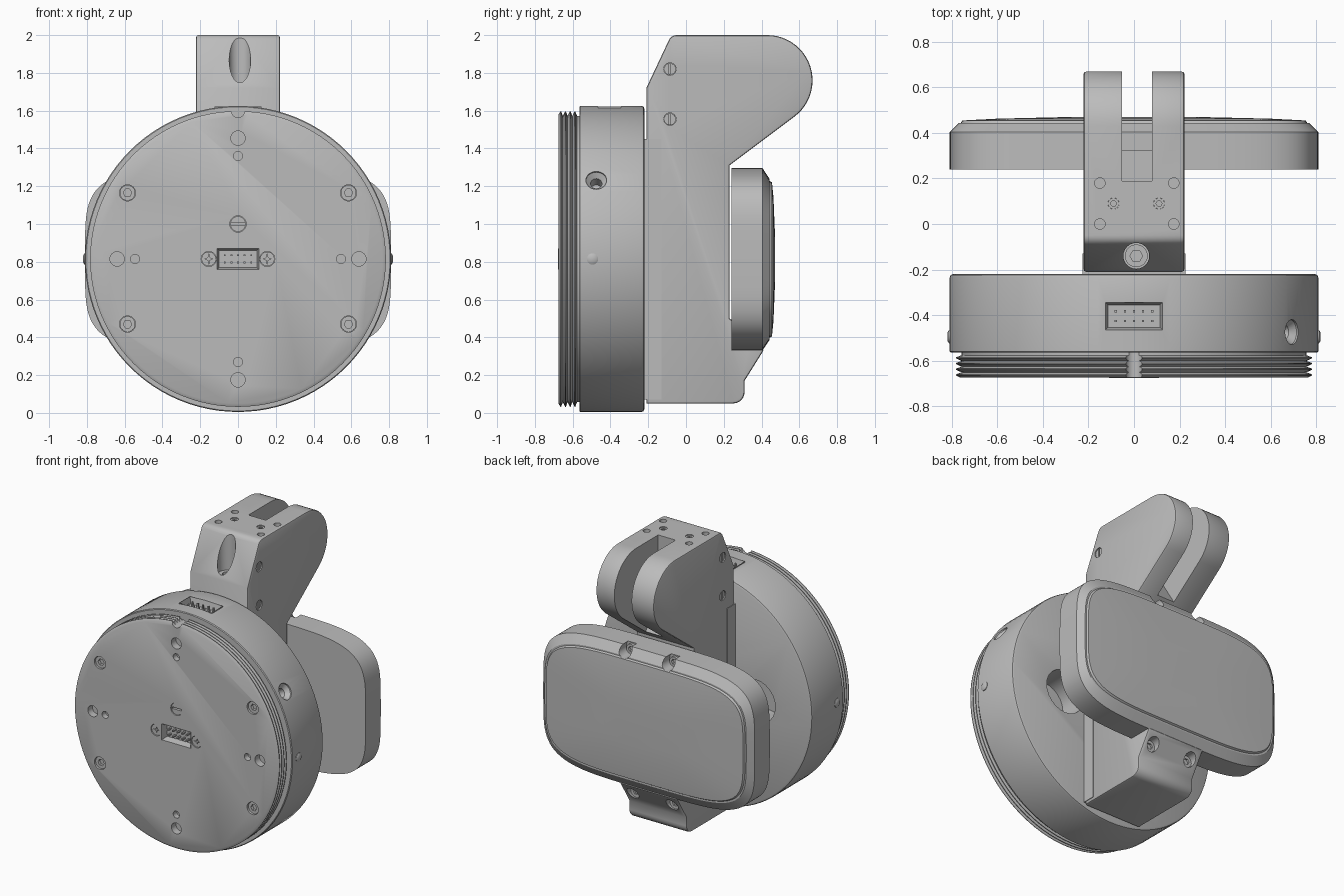
import bpy, bmesh
from math import sin, cos, pi, radians
from mathutils import Matrix, Vector

old = bpy.data.objects.get("Cube")
if old:
    bpy.data.objects.remove(old, do_unlink=True)

grey = bpy.data.materials.new("machined grey")
grey.use_nodes = True
GREY = (0.5, 0.5, 0.5, 1)
grey.diffuse_color = GREY
for node in grey.node_tree.nodes:
    if node.type == 'BSDF_PRINCIPLED':
        node.inputs["Base Color"].default_value = GREY

FRONT, BACK, UP = (0, -1, 0), (0, 1, 0), (0, 0, 1)
AXIS_Z = 0.815


def place(pos, direction, roll=0):
    """Matrix that stands local +z along a direction."""
    d = Vector(direction)
    turn = Matrix() if d.z > 0.99 else d.to_track_quat('Z', 'Y').to_matrix().to_4x4()
    return Matrix.Translation(pos) @ turn @ Matrix.Rotation(roll, 4, 'Z')


def loft(bm, rings, matrix=Matrix()):
    """Skin a stack of equal rings and cap both ends."""
    loops = [[bm.verts.new(matrix @ Vector(p)) for p in ring] for ring in rings]
    faces = [bm.faces.new(loops[0]), bm.faces.new(loops[-1])]
    n = len(loops[0])
    for a, b in zip(loops, loops[1:]):
        for i in range(n):
            j = (i + 1) % n
            faces.append(bm.faces.new((a[i], a[j], b[j], b[i])))
    bmesh.ops.recalc_face_normals(bm, faces=faces)
    return faces


def circle(r, z, n=24):
    return [(r * cos(2 * pi * i / n), r * sin(2 * pi * i / n), z) for i in range(n)]


def bore(bm, pos, direction, r, depth, over=0.03):
    loft(bm, [circle(r, over), circle(r, -depth)], place(pos, direction))


def box(bm, centre, size, matrix=Matrix()):
    m = matrix @ Matrix.Translation(centre) @ Matrix.Diagonal((*size, 1))
    return bmesh.ops.create_cube(bm, size=1, matrix=m)["verts"]


def finish(name, bm, cutter=None, angle=32):
    """Make the object, subtract its cutter and shade it."""
    mesh = bpy.data.meshes.new(name)
    bm.to_mesh(mesh)
    bm.free()
    ob = bpy.data.objects.new(name, mesh)
    bpy.context.collection.objects.link(ob)
    if cutter:
        tool = finish(name + "_cutter", cutter)
        tool.hide_render = True
        mod = ob.modifiers.new("holes", 'BOOLEAN')
        mod.object, mod.operation, mod.solver = tool, 'DIFFERENCE', 'EXACT'
        bpy.context.view_layer.update()
        graph = bpy.context.evaluated_depsgraph_get()
        cut = bpy.data.meshes.new_from_object(ob.evaluated_get(graph))
        ob.modifiers.clear()
        ob.data = cut
        bpy.data.objects.remove(tool, do_unlink=True)
    ob.data.materials.clear()
    ob.data.materials.append(grey)
    ob.data.shade_smooth()
    ob.data.set_sharp_from_angle(angle=radians(angle))
    return ob


def drive(kind, r, z, n=24):
    """Outline of a screw recess: hex, slot or cross."""
    ring = []
    for x, y, _ in circle(1, 0, n):
        i = len(ring)
        if kind == "hex":
            k = 0.48 / cos(2 * pi * (i % 4) / n - pi / 6)
            x, y = x * k, y * k
        elif kind == "slot":
            x, y = x * 0.9, max(-0.13, min(0.13, y))
        else:
            k = 0.7 if min(i % 6, 6 - i % 6) < 1 else 0.25
            x, y = x * k, y * k
        ring.append((x * r, y * r, z))
    return ring


def screw(name, pos, direction, r, kind="hex", roll=0, sink=0.012):
    """Screw head sitting just below the surface of its bore."""
    bm = bmesh.new()
    top = -sink
    loft(bm, [circle(r, top - 0.03), circle(r, top), drive(kind, r, top),
              drive(kind, r, top - 0.02)], place(pos, direction, roll))
    finish(name, bm)


def connector(name, pos, direction, w, h):
    """Open socket with two rows of pins."""
    bm, m = bmesh.new(), place(pos, direction)
    box(bm, (0, 0, -0.03), (w, h, 0.06))
    top = max(bm.faces, key=lambda f: f.calc_center_median().z)
    bmesh.ops.inset_region(bm, faces=[top], thickness=0.014)
    bmesh.ops.translate(bm, verts=top.verts, vec=(0, 0, -0.045))
    for i in range(-2, 3):
        for j in (-1, 1):
            box(bm, (i * w * 0.16, j * h * 0.18, -0.03), (0.01, 0.01, 0.04))
    bm.transform(m)
    finish(name, bm)


# Drum with a threaded front collar
profile = [(0.765, -0.675)]
for i in range(4):
    y = -0.665 + 0.025 * i
    profile += [(0.783, y), (0.783, y + 0.004), (0.758, y + 0.013)]
profile += [(0.758, -0.565), (0.805, -0.565), (0.81, -0.56), (0.81, -0.235),
            (0.806, -0.225), (0.795, -0.22)]
bm, cut = bmesh.new(), bmesh.new()
axis = place((0, 0, AXIS_Z), BACK)
loft(bm, [circle(r, y, 96) for r, y in profile], axis)

FACE = -0.675
bore(cut, (0, -0.565, 1.6), FRONT, 0.036, 0, over=0.2)
for i in range(4):
    c, s = cos(i * pi / 2), sin(i * pi / 2)
    bore(cut, (0.64 * c, FACE, AXIS_Z + 0.64 * s), FRONT, 0.038, 0.05)
    bore(cut, (0.545 * c, FACE, AXIS_Z + 0.545 * s), FRONT, 0.024, 0.04)
for x in (-0.585, 0.585):
    for z in (0.47, 1.165):
        bore(cut, (x, FACE, z), FRONT, 0.043, 0.035)
        screw("face_screw", (x, FACE, z), FRONT, 0.041)
    side = 1 if x > 0 else -1
    bore(cut, (side * 0.155, FACE, AXIS_Z), FRONT, 0.04, 0.03)
    screw("connector_screw", (side * 0.155, FACE, AXIS_Z), FRONT, 0.038, "cross", sink=0.006)
    bore(cut, (side * 0.38, -0.22, AXIS_Z), BACK, 0.15, 0.2)
bore(cut, (0, FACE, 1.0), FRONT, 0.043, 0.03)
screw("centre_screw", (0, FACE, 1.0), FRONT, 0.041, "slot", sink=0.006)
box(cut, (0, FACE, AXIS_Z), (0.222, 0.11, 0.112))
box(cut, (0, -0.405, 1.63), (0.252, 0.122, 0.13))
a = radians(31)
loft(cut, [circle(0.055, 0.03), circle(0.055, -0.01), circle(0.03, -0.035), circle(0.03, -0.1)],
     place((0.81 * cos(a), -0.475, AXIS_Z + 0.81 * sin(a)), (cos(a), 0, sin(a))))
finish("drum", bm, cut)
connector("front_connector", (0, FACE - 0.002, AXIS_Z), FRONT, 0.22, 0.11)
connector("top_connector", (0, -0.405, 1.622), UP, 0.25, 0.12)

# Small domed pins on the drum sides
for side in (-1, 1):
    bm = bmesh.new()
    loft(bm, [circle(0.03, -0.02), circle(0.03, 0.003), circle(0.018, 0.01)],
         place((side * 0.81, -0.495, AXIS_Z), (side, 0, 0)))
    finish("side_pin", bm)


# Bracket with a forked top, drawn as a side profile
def arc(cy, cz, r, start, end, n):
    steps = [radians(start + (end - start) * i / n) for i in range(n + 1)]
    return [(cy + r * cos(t), cz + r * sin(t)) for t in steps]


outline = ([(-0.21, 0.05)] + arc(0.25, 0.11, 0.06, -90, 0, 6)
           + [(0.31, 0.17), (0.41, 0.33), (0.35, 0.42), (0.23, 0.5), (0.23, 1.31)]
           + arc(0.43, 1.76, 0.24, -53, 90, 22)
           + arc(-0.05, 1.955, 0.045, 90, 150, 4) + [(-0.21, 1.72)])
bm, cut = bmesh.new(), bmesh.new()
loft(bm, [[(x, y, z) for y, z in outline] for x in (-0.222, 0.222)])
rim = [e for e in bm.edges if abs(e.verts[0].co.x - e.verts[1].co.x) < 0.01]
bmesh.ops.bevel(bm, geom=rim, offset=0.012, segments=2, affect='EDGES', profile=0.5)

slot = [(0.19, 2.1), (0.19, 1.6), (0.34, 1.36), (0.8, 1.3), (0.8, 2.1)]
loft(cut, [[(x, y, z) for y, z in slot] for x in (-0.053, 0.08)])
bore(cut, (0.01, -0.14, 1.72), UP, 0.057, 0, over=0.4)
screw("bracket_bolt", (0.01, -0.14, 1.75), UP, 0.05)
for x in (-0.15, 0.175):
    for y in (0, 0.18):
        bore(cut, (x, y, 2), UP, 0.023, 0.05)
for x in (-0.09, 0.11):
    bore(cut, (x, 0.09, 2), UP, 0.025, 0.03)
    screw("top_screw", (x, 0.09, 2), UP, 0.024, sink=0.005)
for side in (-1, 1):
    for z in (1.555, 1.82):
        pos = (side * 0.222, -0.085, z)
        bore(cut, pos, (side, 0, 0), 0.033, 0.03)
        screw("side_screw", pos, (side, 0, 0), 0.031, "slot", pi / 2, 0.006)
    bore(cut, (side * 0.15, 0.32, 0.26), BACK, 0.043, 0, over=0.2)
    screw("lower_pad_screw", (side * 0.15, 0.345, 0.26), BACK, 0.04)
finish("bracket", bm, cut)

# Thin mounting flange between bracket and drum
bm = bmesh.new()
box(bm, (0, -0.18, 0.76), (0.452, 0.1, 1.38))
finish("mounting_flange", bm)


# Rear pad: rounded slab with a bevelled rim and a slightly domed face
def pad_ring(w, h, y, n=96, power=2 / 4.5):
    ring = []
    for x, z, _ in circle(1, 0, n):
        px = w * abs(x) ** power * (1 if x > 0 else -1)
        pz = h * abs(z) ** power * (1 if z > 0 else -1)
        ring.append((px, y, 0.813 + pz))
    return ring


bm, cut = bmesh.new(), bmesh.new()
loft(bm, [pad_ring(*p) for p in (
    (0.81, 0.483, 0.24), (0.81, 0.483, 0.405), (0.772, 0.425, 0.443), (0.762, 0.415, 0.443),
    (0.755, 0.408, 0.455), (0.6, 0.33, 0.463), (0.3, 0.16, 0.47))])
for x in (-0.165, 0.165):
    bore(cut, (x, 0.35, 1.265), BACK, 0.045, 0, over=0.2)
    screw("upper_pad_screw", (x, 0.38, 1.255), BACK, 0.034)
finish("rear_pad", bm, cut, angle=28)
